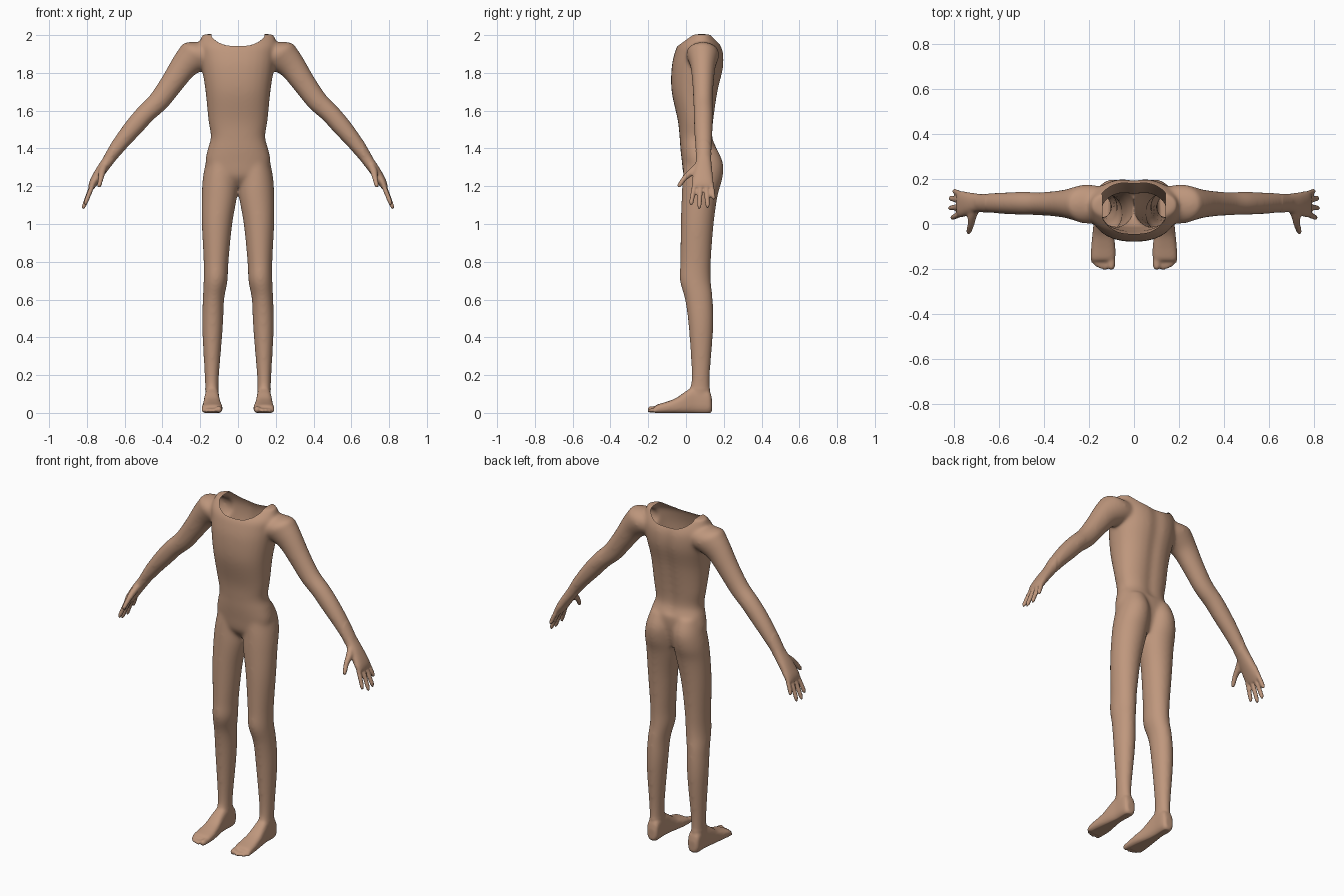
import bpy, bmesh, math
from mathutils import Vector

cube = bpy.data.objects.get("Cube")
if cube:
    bpy.data.objects.remove(cube)

X, Y, Z = Vector((1, 0, 0)), Vector((0, 1, 0)), Vector((0, 0, 1))
ARM_U = Vector((0.79, 0, 0.61))  # across the arm, away from the torso
SIDES = 28
bm = bmesh.new()


def spline(rows, steps=5):
    """Smooth the rows with a Catmull-Rom curve."""
    rows = [Vector(r) for r in rows]
    padded = [rows[0]] + rows + [rows[-1]]
    result = []
    for a, b, c, d in zip(padded, padded[1:], padded[2:], padded[3:]):
        for i in range(steps):
            t = i / steps
            result.append(b + (c - a) * (t / 2)
                          + (a * 2 - b * 5 + c * 4 - d) * (t * t / 2)
                          + (b * 3 - a - c * 3 + d) * (t ** 3 / 2))
    return result + [rows[-1]]


def loft(rows, u, v, side=1, power=2.0):
    """Skin closed rings; each row is centre x, y, z and two radii."""
    rings = []
    for x, y, z, ru, rv in spline(rows):
        ring = []
        for i in range(SIDES):
            angle = math.tau * i / SIDES
            c, s = math.cos(angle), math.sin(angle)
            c = math.copysign(abs(c) ** (2 / power), c)
            s = math.copysign(abs(s) ** (2 / power), s)
            p = Vector((x, y, z)) + u * (c * ru) + v * (s * rv)
            ring.append(bm.verts.new((p.x * side, p.y, p.z)))
        rings.append(ring)
    for low, high in zip(rings, rings[1:]):
        for i in range(SIDES):
            j = (i + 1) % SIDES
            bm.faces.new((low[i], low[j], high[j], high[i]))
    bm.faces.new(rings[0])
    bm.faces.new(rings[-1])


def upright(z, x0, x1, y0, y1):
    return ((x0 + x1) / 2, (y0 + y1) / 2, z, (x1 - x0) / 2, (y1 - y0) / 2)


def lengthwise(y, x0, x1, z0, z1):
    return ((x0 + x1) / 2, y, (z0 + z1) / 2, (x1 - x0) / 2, (z1 - z0) / 2)


def digit(base, tip, radius, u, v, side):
    """Finger or toe with a rounded end."""
    base, tip = Vector(base), Vector(tip)
    rows = [(*base.lerp(tip, t), radius * k, radius * k)
            for t, k in ((0, 1.1), (0.5, 1.05), (0.85, 0.95), (1, 0.5))]
    loft(rows, u, v, side)


# Torso: height, half width, front, back
torso = [(1.2, .08, .03, .13), (1.25, .15, -.01, .15), (1.33, .172, -.022, .165),
         (1.4, .16, -.03, .165), (1.46, .144, -.034, .145), (1.55, .157, -.044, .15),
         (1.7, .172, -.076, .172), (1.82, .19, -.077, .2), (1.9, .2, -.062, .202),
         (1.95, .205, -.04, .185), (2.005, .19, .02, .15)]
loft([upright(z, -w, w, f, b) for z, w, f, b in torso], X, Y, power=2.3)

# Shallow groove along the spine
for vert in bm.verts:
    if vert.co.y > .1 and vert.co.z > 1.4:
        vert.co.y -= .012 * math.exp(-(vert.co.x / .035) ** 2)

# Limbs: leg and foot rows are extents, arm and palm rows are centre and radii
leg = [(1.4, .02, .15, 0, .165), (1.32, .004, .172, -.01, .197),
       (1.24, 0, .187, -.018, .193), (1.15, .004, .192, -.023, .168),
       (1, .03, .192, -.028, .147), (.8, .05, .182, -.031, .132),
       (.7, .055, .182, -.033, .132), (.6, .073, .187, -.006, .142),
       (.45, .08, .19, .014, .145), (.2, .1, .177, .029, .127),
       (.1, .103, .173, .015, .128), (.05, .105, .17, .01, .125)]
foot = [(.138, .115, .155, .01, .07), (.12, .1, .172, -.004, .12),
        (.05, .1, .174, -.004, .14), (0, .097, .18, -.004, .115),
        (-.05, .09, .185, -.004, .08), (-.1, .083, .19, -.004, .06),
        (-.15, .083, .192, -.004, .045), (-.165, .088, .187, 0, .035)]
arm = [(.13, .09, 1.92, .07, .07), (.2, .088, 1.9, .1, .088), (.24, .09, 1.875, .09, .08),
       (.29, .09, 1.83, .073, .066), (.35, .09, 1.745, .063, .057),
       (.42, .09, 1.65, .057, .052), (.49, .092, 1.583, .053, .052),
       (.55, .092, 1.515, .051, .05), (.62, .093, 1.43, .043, .046),
       (.685, .093, 1.34, .032, .04)]
palm = [(.67, .093, 1.36, .033, .04), (.695, .093, 1.325, .03, .042),
        (.73, .09, 1.275, .028, .05), (.765, .088, 1.22, .023, .058),
        (.78, .088, 1.19, .016, .054)]
fingers = [((.77, .044, 1.205), (.812, .027, 1.1)), ((.775, .076, 1.2), (.822, .07, 1.08)),
           ((.775, .106, 1.2), (.82, .115, 1.085)), ((.77, .133, 1.21), (.802, .147, 1.13))]
toes = [(.101, -.203, .017), (.128, -.205, .011), (.148, -.2, .011),
        (.166, -.19, .011), (.182, -.175, .01)]

for side in (1, -1):
    loft([upright(*row) for row in leg], X, Y, side)
    loft([lengthwise(*row) for row in foot], X, Z, side, power=2.8)
    for x, tip, radius in toes:
        digit((x, -.14, .02), (x, tip, radius), radius, X, Z, side)
    loft(arm, ARM_U, Y, side)
    loft(palm, ARM_U, Y, side, power=2.3)
    for base, tip in fingers:
        digit(base, tip, .0125, ARM_U, Y, side)
    thumb = [(.7, .08, 1.32, .02, .022), (.718, .035, 1.28, .02, .02),
             (.725, -.005, 1.245, .015, .015), (.734, -.035, 1.205, .012, .012),
             (.735, -.043, 1.195, .006, .006)]
    loft(thumb, X, Vector((0, .7, -.7)), side)

bmesh.ops.recalc_face_normals(bm, faces=bm.faces)
mesh = bpy.data.meshes.new("body")
bm.to_mesh(mesh)
bm.free()
body = bpy.data.objects.new("body", mesh)
bpy.context.collection.objects.link(body)

# Fuse the parts into one skin
remesh = body.modifiers.new("fuse", "REMESH")
remesh.mode = "VOXEL"
remesh.voxel_size = .0065
bpy.context.view_layer.update()
fused = bpy.data.meshes.new_from_object(body.evaluated_get(bpy.context.evaluated_depsgraph_get()))
body.modifiers.clear()
body.data = fused

# Soften the joins, more on the body than on hands and feet
bm = bmesh.new()
bm.from_mesh(fused)
large = [v for v in bm.verts if abs(v.co.x) < .66 and v.co.z > .13]
for verts, rounds in ((list(bm.verts), 3), (large, 18)):
    for i in range(rounds):
        bmesh.ops.smooth_vert(bm, verts=verts, factor=.5,
                              use_axis_x=True, use_axis_y=True, use_axis_z=True)


# Open the neck along a scooped rim
def above_rim(p):
    return abs(p.x) < .142 and p.z > 1.942 + .05 * (abs(p.x) / .142) ** 3


doomed = [f for f in bm.faces if above_rim(f.calc_center_median())]
bmesh.ops.delete(bm, geom=doomed, context="FACES")
rim = [v for v in bm.verts if v.is_boundary]
for i in range(10):
    target = {}
    for v in rim:
        near = [e.other_vert(v).co for e in v.link_edges if e.is_boundary]
        target[v] = v.co * .5 + sum(near, Vector()) * (.5 / len(near))
    for v, co in target.items():
        v.co = co

# Flat soles on the ground
for v in bm.verts:
    v.co.z = max(v.co.z, 0)
for f in bm.faces:
    f.smooth = True
bm.to_mesh(fused)
bm.free()

skin = bpy.data.materials.new("tan skin")
skin.use_nodes = True
colour = (.52, .31, .205, 1)
skin.diffuse_color = colour
skin.node_tree.nodes["Principled BSDF"].inputs["Base Color"].default_value = colour
fused.materials.clear()
fused.materials.append(skin)
body.name = "body"
